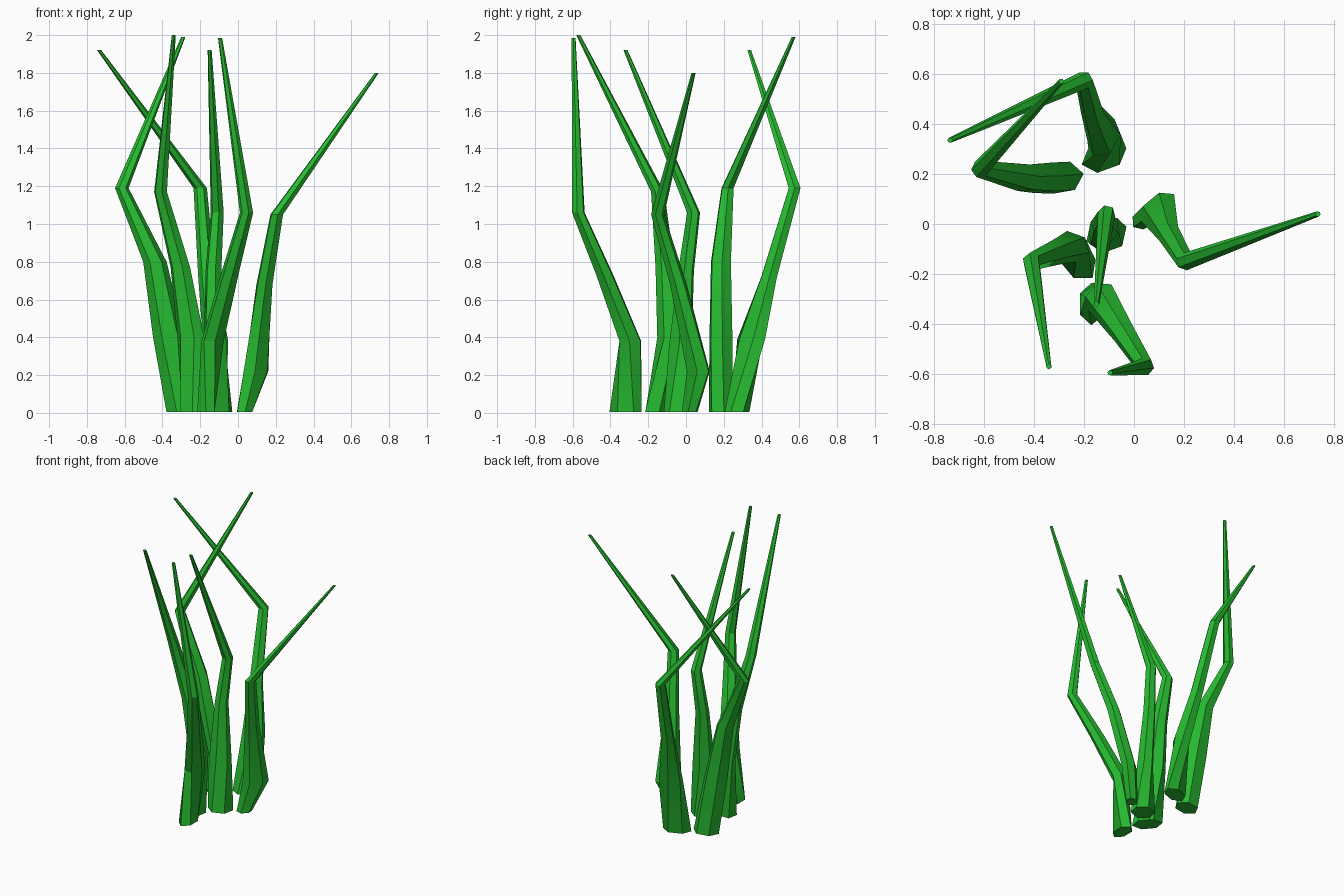
import bpy, bmesh
from math import cos, sin, tau, radians

if "Cube" in bpy.data.objects:
    bpy.data.objects.remove(bpy.data.objects["Cube"])

SIDES = 6
green = bpy.data.materials.new("leaf_green")
green.diffuse_color = (0.02, 0.5, 0.03, 1)
green.use_nodes = True
green.node_tree.nodes["Principled BSDF"].inputs["Base Color"].default_value = green.diffuse_color


def ring(bm, x, y, z, w, t, deg):
    """Flattened horizontal cross-section of a blade."""
    a = radians(deg)
    verts = []
    for i in range(SIDES):
        u, v = w * cos(tau * i / SIDES), 1.1 * t * sin(tau * i / SIDES)
        verts.append(bm.verts.new((x + u * cos(a) - v * sin(a),
                                   y + u * sin(a) + v * cos(a), z)))
    return verts


def blade(name, base, low, mid, knee, tip):
    bx, by, bw, bt, ba = base
    mx, my, mz, mw = mid
    bm = bmesh.new()
    rings = [ring(bm, bx, by, 0.005, bw, bt, ba),
             ring(bm, *low),
             ring(bm, mx, my, mz, mw, mw * 0.85, low[5]),
             ring(bm, *knee, 0.036, 0.032, low[5]),
             ring(bm, *tip, 0.011, 0.01, low[5])]
    for r0, r1 in zip(rings, rings[1:]):
        for i in range(SIDES):
            j = (i + 1) % SIDES
            bm.faces.new((r0[i], r0[j], r1[j], r1[i]))
    bm.faces.new(rings[0][::-1])
    bm.faces.new(rings[-1])
    bmesh.ops.recalc_face_normals(bm, faces=bm.faces)
    me = bpy.data.meshes.new(name)
    bm.to_mesh(me)
    bm.free()
    me.materials.append(green)
    ob = bpy.data.objects.new(name, me)
    bpy.context.collection.objects.link(ob)
    bpy.context.view_layer.objects.active = ob
    ob.select_set(True)
    bpy.ops.object.shade_smooth_by_angle(angle=radians(30))
    ob.select_set(False)


# base (x, y, width, thickness, turn), low section, mid, knee, tip
blade("grass_blade_back", (-0.12, 0.27, 0.095, 0.055, 20),
      (-0.12, 0.345, 0.39, 0.085, 0.055, 60), (-0.165, 0.44, 0.72, 0.048),
      (-0.20, 0.575, 1.19), (-0.735, 0.335, 1.92))
blade("grass_blade_back_left", (-0.29, 0.185, 0.09, 0.06, 10),
      (-0.365, 0.185, 0.40, 0.085, 0.06, 5), (-0.44, 0.185, 0.80, 0.062),
      (-0.615, 0.22, 1.19), (-0.29, 0.57, 1.99))
blade("grass_blade_left", (-0.23, -0.14, 0.10, 0.06, -50),
      (-0.25, -0.09, 0.40, 0.075, 0.055, -20), (-0.305, -0.11, 0.77, 0.055),
      (-0.41, -0.15, 1.17), (-0.34, -0.57, 2.0))
blade("grass_blade_middle", (-0.11, -0.04, 0.085, 0.07, 20),
      (-0.12, -0.03, 0.35, 0.075, 0.05, 45), (-0.13, 0.0, 0.75, 0.045),
      (-0.11, 0.04, 1.06), (-0.15, -0.32, 1.92))
blade("grass_blade_front", (-0.17, -0.32, 0.085, 0.048, 90),
      (-0.135, -0.295, 0.38, 0.07, 0.05, 50), (-0.045, -0.43, 0.73, 0.05),
      (0.045, -0.57, 1.06), (-0.095, -0.595, 1.985))
blade("grass_blade_right", (0.035, 0.02, 0.05, 0.035, 40),
      (0.095, 0.065, 0.22, 0.085, 0.045, 40), (0.14, -0.04, 0.68, 0.047),
      (0.205, -0.15, 1.05), (0.735, 0.04, 1.80))
